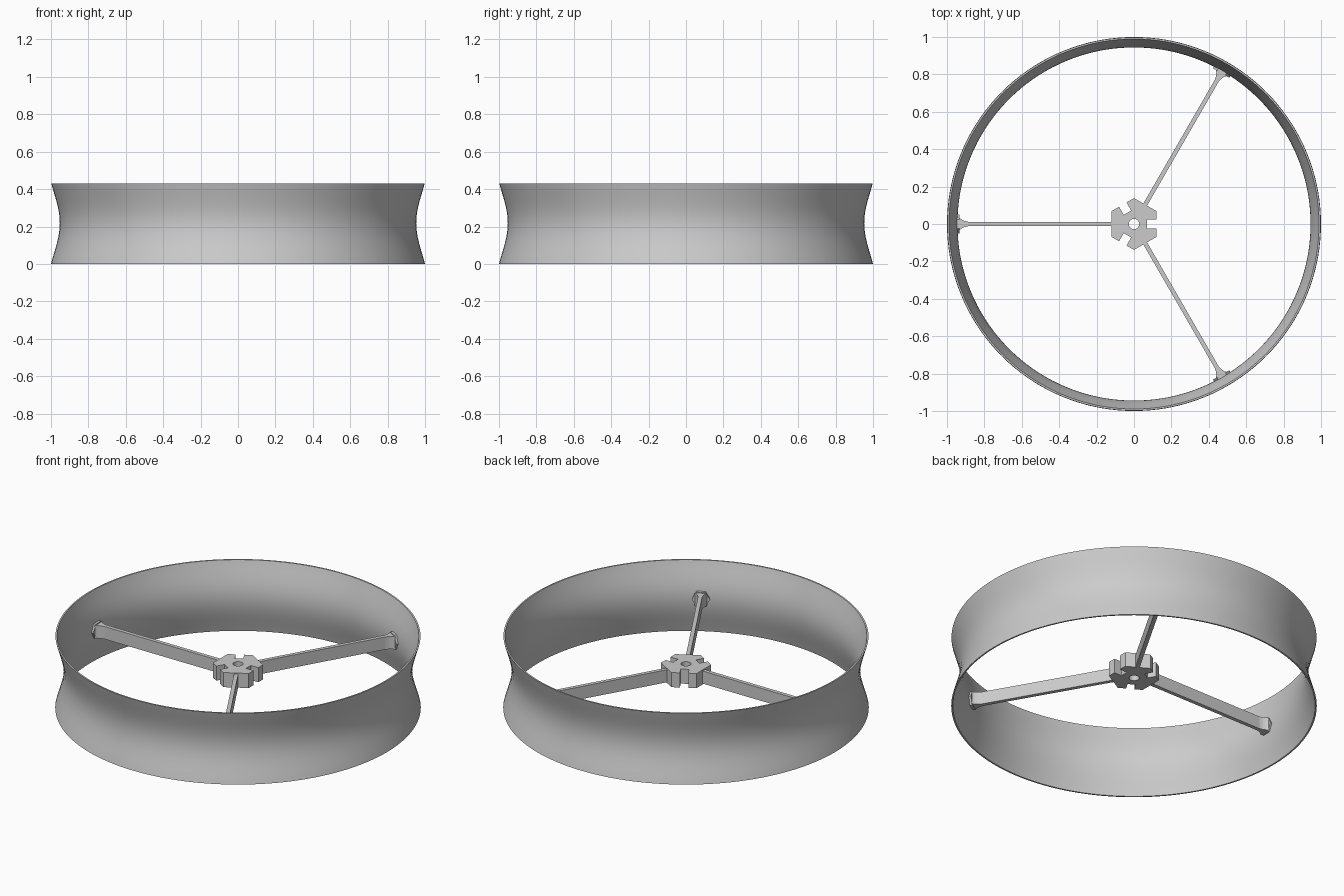
import bpy, bmesh, math
from mathutils import Matrix

if "Cube" in bpy.data.objects:
    bpy.data.objects.remove(bpy.data.objects["Cube"])

grey = bpy.data.materials.new("satin_grey")
grey.diffuse_color = (0.6, 0.6, 0.6, 1)
grey.use_nodes = True
grey.node_tree.nodes["Principled BSDF"].inputs["Base Color"].default_value = grey.diffuse_color


def make(name, bm, smooth=False):
    bmesh.ops.recalc_face_normals(bm, faces=bm.faces)
    mesh = bpy.data.meshes.new(name)
    bm.to_mesh(mesh)
    bm.free()
    ob = bpy.data.objects.new(name, mesh)
    bpy.context.collection.objects.link(ob)
    mesh.materials.append(grey)
    if smooth:
        bpy.ops.object.select_all(action='DESELECT')
        ob.select_set(True)
        bpy.context.view_layer.objects.active = ob
        bpy.ops.object.shade_smooth_by_angle(angle=math.radians(35))
    return ob


def prism(bm, pts, depth):
    """Extrude a closed 3D outline along a vector."""
    face = bm.faces.new([bm.verts.new(p) for p in pts])
    out = bmesh.ops.extrude_face_region(bm, geom=[face])["geom"]
    bmesh.ops.translate(bm, vec=depth,
                        verts=[v for v in out if isinstance(v, bmesh.types.BMVert)])


# Rim: thin waisted band, lathed
H, WAIST, WALL, SEG, ROWS = 0.43, 0.953, 0.009, 144, 20


def radius(z):
    t = (z - 0.218) / 0.215
    return WAIST + 0.046 * (1 - math.cos(2.1 * t)) / (1 - math.cos(2.1))


zs = [H * i / ROWS for i in range(ROWS + 1)]
profile = [(radius(z), z) for z in zs] + [(radius(z) - WALL, z) for z in reversed(zs)]
bm = bmesh.new()
rings = [[bm.verts.new((r * math.cos(2 * math.pi * i / SEG),
                        r * math.sin(2 * math.pi * i / SEG), z)) for r, z in profile]
         for i in range(SEG)]
n = len(profile)
for i in range(SEG):
    a, b = rings[i], rings[(i + 1) % SEG]
    for j in range(n):
        k = (j + 1) % n
        bm.faces.new((a[j], b[j], b[k], a[k]))
make("rim", bm, True)

# Hub: hexagonal block with three slots and a round bore
Z0, Z1 = 0.175, 0.263
outline = []
for k in range(3):
    rot = Matrix.Rotation(math.radians(120 * k), 3, 'Z')
    for x, y in ((0.12, -0.069), (0.12, -0.023), (0.07, -0.023),
                 (0.07, 0.023), (0.12, 0.023), (0.12, 0.069)):
        outline.append(rot @ Matrix.Translation((x, y, Z0)).to_translation())
bm = bmesh.new()
prism(bm, outline, (0, 0, Z1 - Z0))
hub = make("hub", bm)

bm = bmesh.new()
bmesh.ops.create_cone(bm, cap_ends=True, segments=32, radius1=0.028, radius2=0.028,
                      depth=0.4, matrix=Matrix.Translation((0, 0, 0.22)))
cutter = make("bore_cutter", bm)
cutter.hide_render = True
cutter.hide_set(True)
bore = hub.modifiers.new("bore", 'BOOLEAN')
bore.object = cutter
bore.operation = 'DIFFERENCE'
bore.solver = 'EXACT'

# Spokes: thin upright bars flaring into hexagonal pads against the rim
S0, S1 = 0.18, 0.256
half = [(0.10, 0.0115), (0.885, 0.0115), (0.905, 0.016), (0.92, 0.023), (0.934, 0.034)]
bar = [(x, -y, S0) for x, y in half] + [(x, y, S0) for x, y in reversed(half)]
for k, deg in enumerate((60, 180, 300)):
    rot = Matrix.Rotation(math.radians(deg), 4, 'Z')
    bm = bmesh.new()
    prism(bm, bar, (0, 0, S1 - S0))
    make(f"spoke_{k + 1}", bm).matrix_world = rot
    bm = bmesh.new()
    pad = [(0.932, 0.05 * math.cos(math.radians(60 * i)),
            0.218 + 0.05 * math.sin(math.radians(60 * i))) for i in range(6)]
    prism(bm, pad, (0.015, 0, 0))
    make(f"rim_pad_{k + 1}", bm).matrix_world = rot
